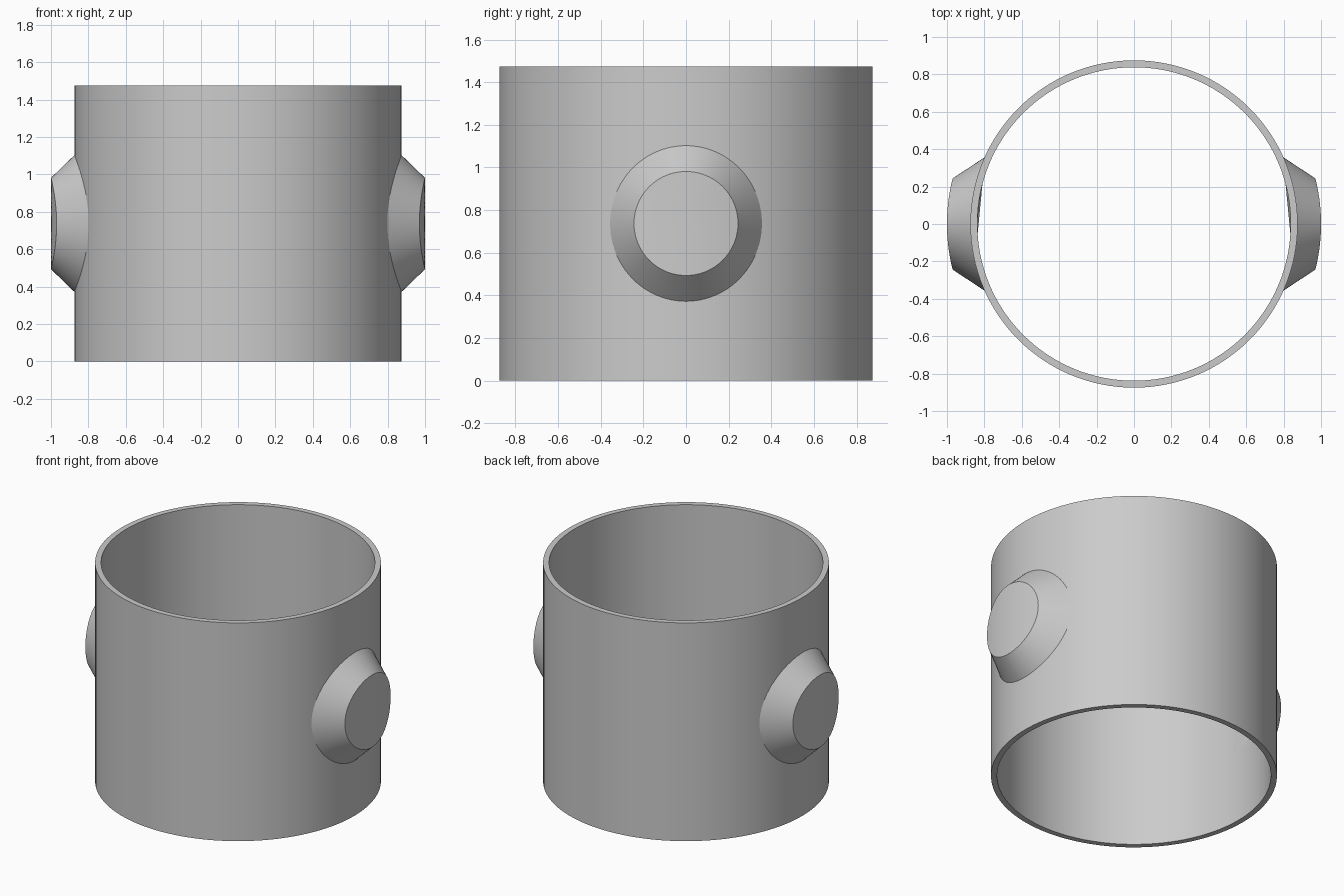
import bpy, bmesh
from math import sin, cos, tau, sqrt, radians

if "Cube" in bpy.data.objects:
    bpy.data.objects.remove(bpy.data.objects["Cube"], do_unlink=True)

HEIGHT, OUTER, INNER, CAP_REACH = 1.474, 0.875, 0.838, 1.0
SEGMENTS = 128

grey = bpy.data.materials.new("plain grey")
grey.use_nodes = True
colour = (0.6, 0.6, 0.6, 1)
grey.diffuse_color = colour
grey.node_tree.nodes["Principled BSDF"].inputs["Base Color"].default_value = colour


def bridge(bm, a, b):
    """Join two equal closed loops of vertices with quads."""
    n = len(a)
    for i in range(n):
        j = (i + 1) % n
        bm.faces.new((a[i], a[j], b[j], b[i]))


def finish(name, bm):
    bmesh.ops.recalc_face_normals(bm, faces=bm.faces)
    mesh = bpy.data.meshes.new(name)
    bm.to_mesh(mesh)
    bm.free()
    mesh.materials.append(grey)
    obj = bpy.data.objects.new(name, mesh)
    bpy.context.collection.objects.link(obj)
    bpy.ops.object.select_all(action='DESELECT')
    obj.select_set(True)
    bpy.context.view_layer.objects.active = obj
    bpy.ops.object.shade_smooth_by_angle(angle=radians(20))


# Open tube: a thin rectangular profile swept round the z axis
def make_tube():
    bm = bmesh.new()
    profile = [(OUTER, 0), (OUTER, HEIGHT), (INNER, HEIGHT), (INNER, 0)]
    loops = [[bm.verts.new((r * cos(tau * i / SEGMENTS), r * sin(tau * i / SEGMENTS), z))
              for i in range(SEGMENTS)] for r, z in profile]
    for k in range(4):
        bridge(bm, loops[k], loops[(k + 1) % 4])
    finish("tube_wall", bm)


# Tapered round boss: loops laid on cylinders concentric with the tube
def make_boss(name, side):
    bm = bmesh.new()
    n = 96

    def loop(ry, rz, reach):
        points = []
        for i in range(n):
            y, z = ry * cos(tau * i / n), rz * sin(tau * i / n)
            points.append(bm.verts.new((side * sqrt(reach ** 2 - y * y), y, HEIGHT / 2 + z)))
        return points

    loops = [loop(0.358, 0.367, OUTER - 0.002)]
    for k in range(6, 0, -1):
        loops.append(loop(0.244 * k / 6, 0.244 * k / 6, CAP_REACH))
    for a, b in zip(loops, loops[1:]):
        bridge(bm, a, b)
    centre = bm.verts.new((side * CAP_REACH, 0, HEIGHT / 2))
    last = loops[-1]
    for i in range(n):
        bm.faces.new((last[i], last[(i + 1) % n], centre))
    # recalc alone can flip an open shell, so close it at the hidden base
    bm.faces.new(loops[0])
    finish(name, bm)


make_tube()
make_boss("left_boss", 1)
make_boss("right_boss", -1)
